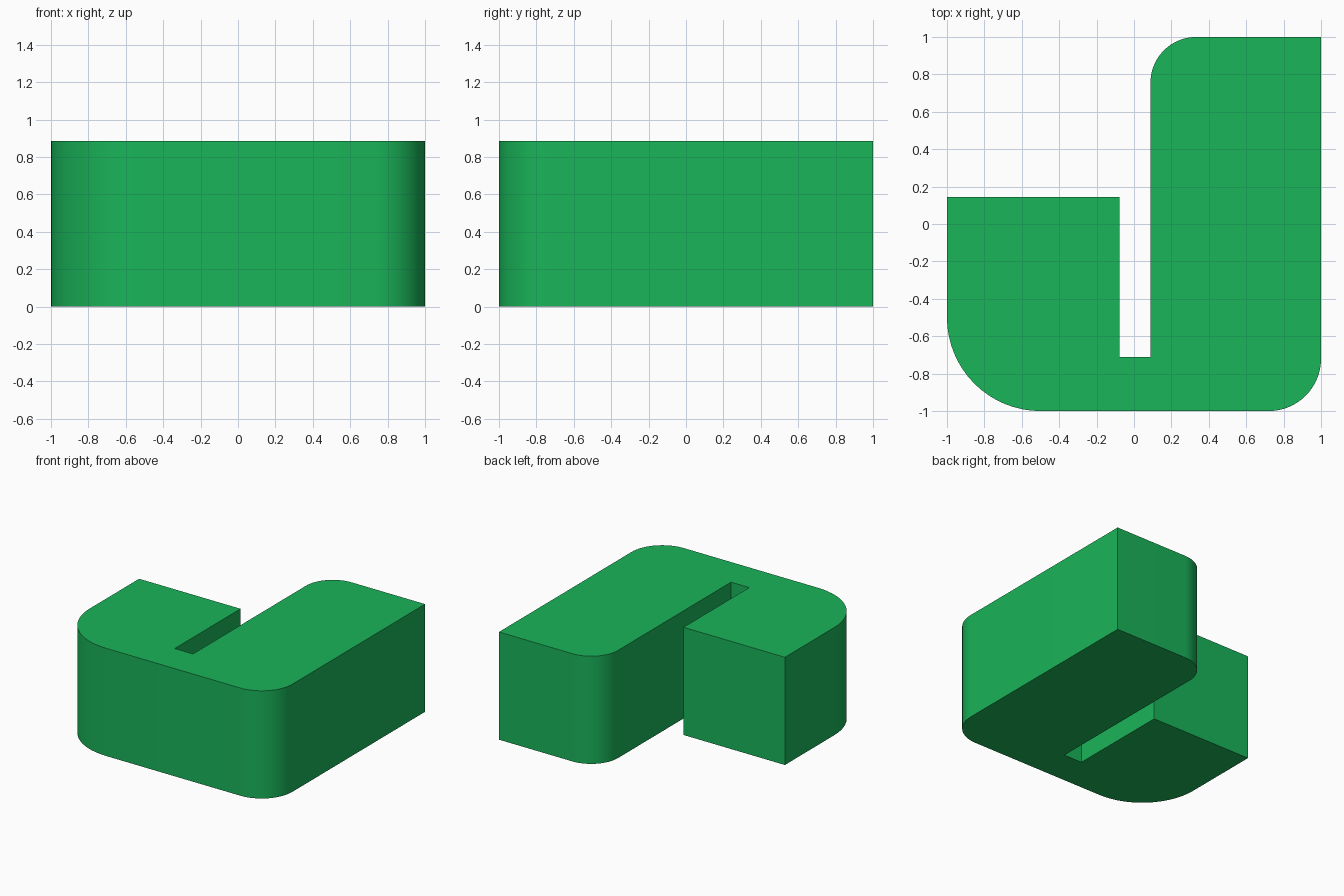
import bpy, bmesh, math

if "Cube" in bpy.data.objects:
    bpy.data.objects.remove(bpy.data.objects["Cube"])

HEIGHT = 0.885


def rounded(x, y, r, start, steps=16):
    """Quarter arc around (x, y), counter-clockwise from the start angle."""
    return [(x + r * math.cos(math.radians(start + 90 * i / steps)),
             y + r * math.sin(math.radians(start + 90 * i / steps)))
            for i in range(steps + 1)]


# Outline of the hooked block, counter-clockwise from the lower left corner
outline = rounded(-0.5, -0.5, 0.5, 180)
outline += rounded(0.72, -0.72, 0.28, 270)
outline += [(1, 1)]
outline += rounded(0.088 + 0.245, 0.755, 0.245, 90)
outline += [(0.088, -0.71), (-0.078, -0.71), (-0.078, 0.144), (-1, 0.144)]

# Solid block extruded from the outline
bm = bmesh.new()
base = bm.faces.new([bm.verts.new((x, y, 0)) for x, y in outline])
top = bmesh.ops.extrude_face_region(bm, geom=[base], use_keep_orig=True)
bmesh.ops.translate(bm, vec=(0, 0, HEIGHT),
                    verts=[v for v in top["geom"] if isinstance(v, bmesh.types.BMVert)])
bmesh.ops.recalc_face_normals(bm, faces=bm.faces)
mesh = bpy.data.meshes.new("hooked_block")
bm.to_mesh(mesh)
bm.free()
block = bpy.data.objects.new("hooked_block", mesh)
bpy.context.collection.objects.link(block)

# Green finish
green = bpy.data.materials.new("green")
green.diffuse_color = (0.01, 0.46, 0.1, 1)
green.use_nodes = True
green.node_tree.nodes["Principled BSDF"].inputs["Base Color"].default_value = green.diffuse_color
mesh.materials.append(green)

# Smooth rounded corners with crisp edges
bpy.context.view_layer.objects.active = block
block.select_set(True)
bpy.ops.object.shade_smooth_by_angle(angle=math.radians(30))
